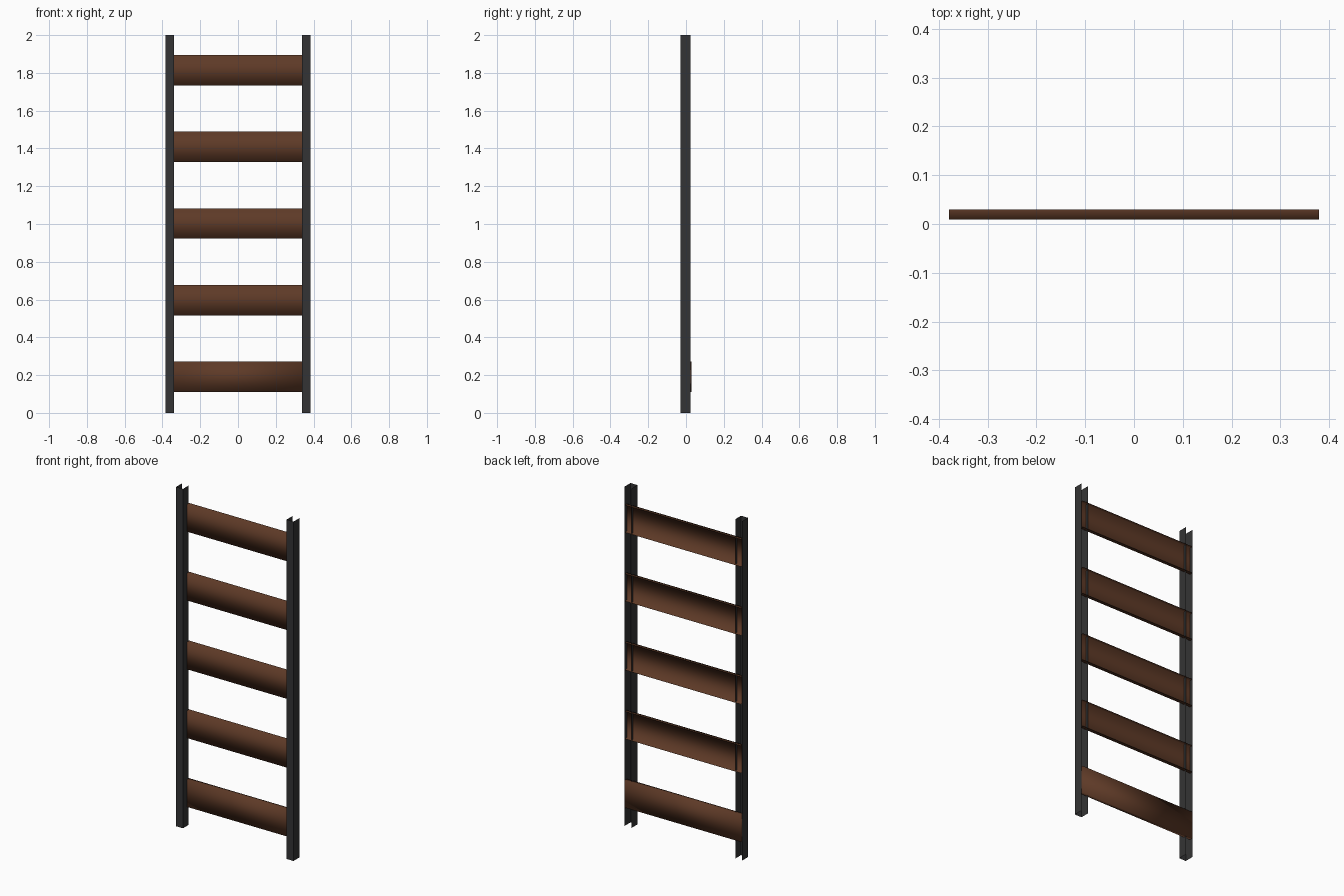
import bpy, bmesh
from mathutils import Vector

if "Cube" in bpy.data.objects:
    bpy.data.objects.remove(bpy.data.objects["Cube"])


def material(name, col):
    m = bpy.data.materials.new(name)
    m.diffuse_color = (*col, 1)
    m.use_nodes = True
    m.node_tree.nodes["Principled BSDF"].inputs["Base Color"].default_value = m.diffuse_color
    return m


wood = material("dark brown wood", (0.112, 0.042, 0.020))
metal = material("charcoal metal", (0.034, 0.034, 0.035))


def shell(name, lo, hi, mat, open_dirs=(), smooth=False):
    """Thin-walled box from lo to hi, left open towards the given directions."""
    bm = bmesh.new()
    bmesh.ops.create_cube(bm, size=1)
    bm.normal_update()
    gone = [f for f in bm.faces if any(f.normal.dot(Vector(d)) > 0.9 for d in open_dirs)]
    bmesh.ops.delete(bm, geom=gone, context='FACES')
    lo, hi = Vector(lo), Vector(hi)
    for v in bm.verts:
        v.co = (lo + hi) / 2 + v.co * (hi - lo)
    for f in bm.faces:
        f.smooth = smooth
    me = bpy.data.meshes.new(name)
    bm.to_mesh(me)
    bm.free()
    me.materials.append(mat)
    ob = bpy.data.objects.new(name, me)
    bpy.context.collection.objects.link(ob)
    return ob


BACK, UP, DOWN, LEFT, RIGHT = (0, 1, 0), (0, 0, 1), (0, 0, -1), (-1, 0, 0), (1, 0, 0)

# upright posts: U channels open at the back and at both ends
for side, x0, x1 in (("left", -0.383, -0.338), ("right", 0.338, 0.383)):
    shell(side + "_post", (x0, -0.030, 0), (x1, 0.024, 2), metal, (BACK, UP, DOWN))

# rung boards: the lowest is a closed plank, the others are open behind and at the ends
for i in range(5):
    z = 0.111 + 0.4055 * i
    shell(f"rung_board_{i + 1}", (-0.379, 0.009, z), (0.379, 0.030, z + 0.161), wood,
          (BACK, LEFT, RIGHT) if i else (), smooth=True)
